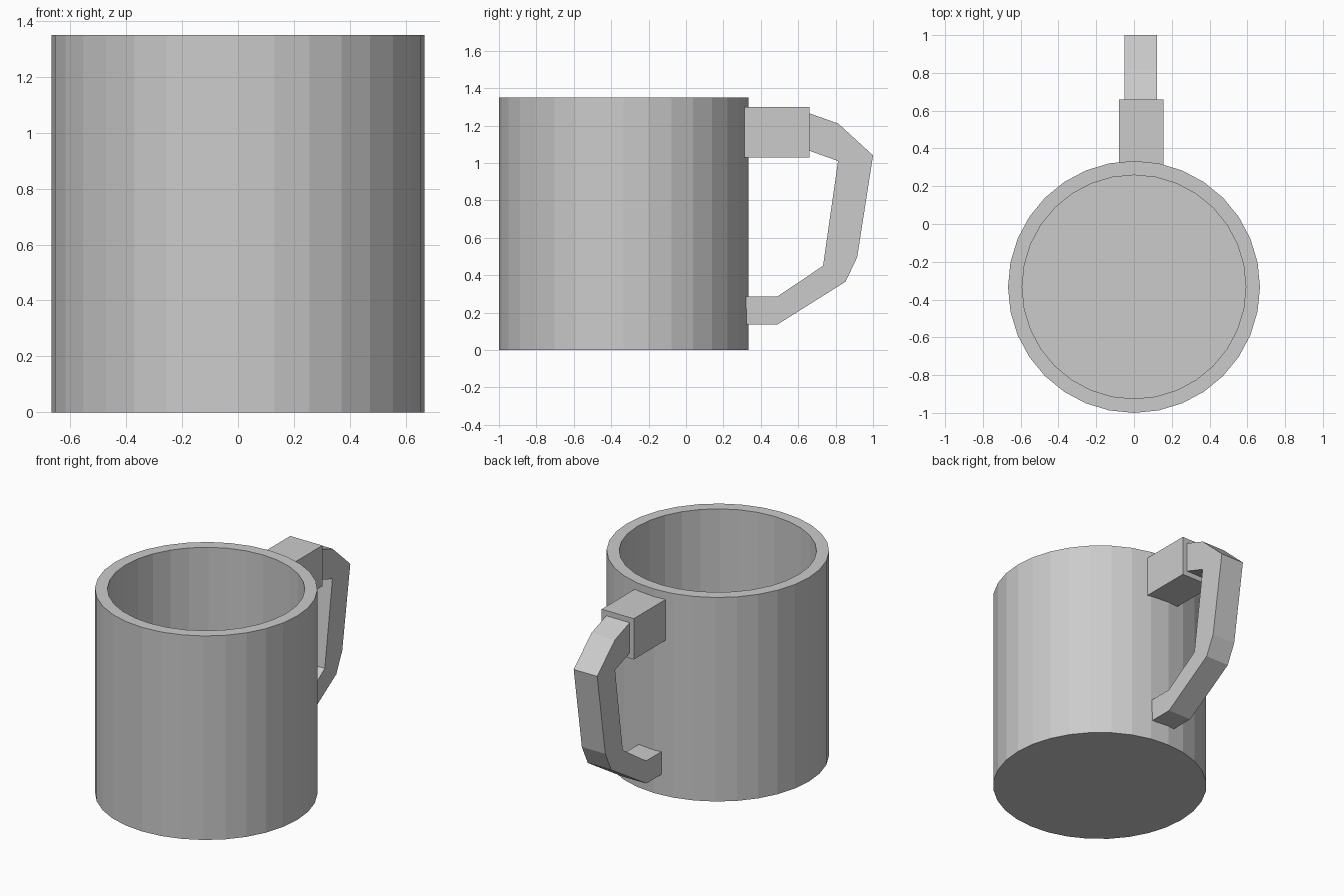
import bpy, bmesh
from math import sin, cos, tau

if "Cube" in bpy.data.objects:
    bpy.data.objects.remove(bpy.data.objects["Cube"])


def make_object(name, bm):
    bmesh.ops.recalc_face_normals(bm, faces=bm.faces[:])
    mesh = bpy.data.meshes.new(name)
    bm.to_mesh(mesh)
    bm.free()
    obj = bpy.data.objects.new(name, mesh)
    bpy.context.collection.objects.link(obj)
    return obj


def lathe(name, profile, sides, cy):
    """Revolve (radius, z) points about a vertical axis; cap both ends."""
    bm = bmesh.new()
    rings = [[bm.verts.new((r * cos(tau * i / sides), cy + r * sin(tau * i / sides), z))
              for i in range(sides)] for r, z in profile]
    for a, b in zip(rings, rings[1:]):
        for i in range(sides):
            j = (i + 1) % sides
            bm.faces.new((a[i], a[j], b[j], b[i]))
    bm.faces.new(rings[0])
    bm.faces.new(rings[-1])
    return make_object(name, bm)


def extrude_side(name, outline, x0, x1):
    """Extrude a (y, z) side outline from x0 to x1."""
    bm = bmesh.new()
    face = bm.faces.new([bm.verts.new((x0, y, z)) for y, z in outline])
    geom = bmesh.ops.extrude_face_region(bm, geom=[face], use_keep_orig=True)["geom"]
    verts = [g for g in geom if isinstance(g, bmesh.types.BMVert)]
    bmesh.ops.translate(bm, verts=verts, vec=(x1 - x0, 0, 0))
    return make_object(name, bm)


# Hollow cup with a flat rim and floor
lathe("cup_body", [(0.667, 0), (0.667, 1.35), (0.592, 1.35), (0.592, 0.075)], 32, -0.333)

# Thick block joining the handle to the cup
extrude_side("handle_block", [(0.312, 1.03), (0.66, 1.03), (0.66, 1.30), (0.312, 1.30)],
             -0.08, 0.155)

# Angular handle bar: outer edge down, inner edge back up
extrude_side("handle", [(0.655, 1.267), (0.815, 1.21), (1.0, 1.04), (0.915, 0.495),
                        (0.853, 0.365), (0.487, 0.135), (0.325, 0.135),
                        (0.32, 0.285), (0.487, 0.285), (0.733, 0.45),
                        (0.813, 1.01), (0.655, 1.067)], -0.05, 0.122)
